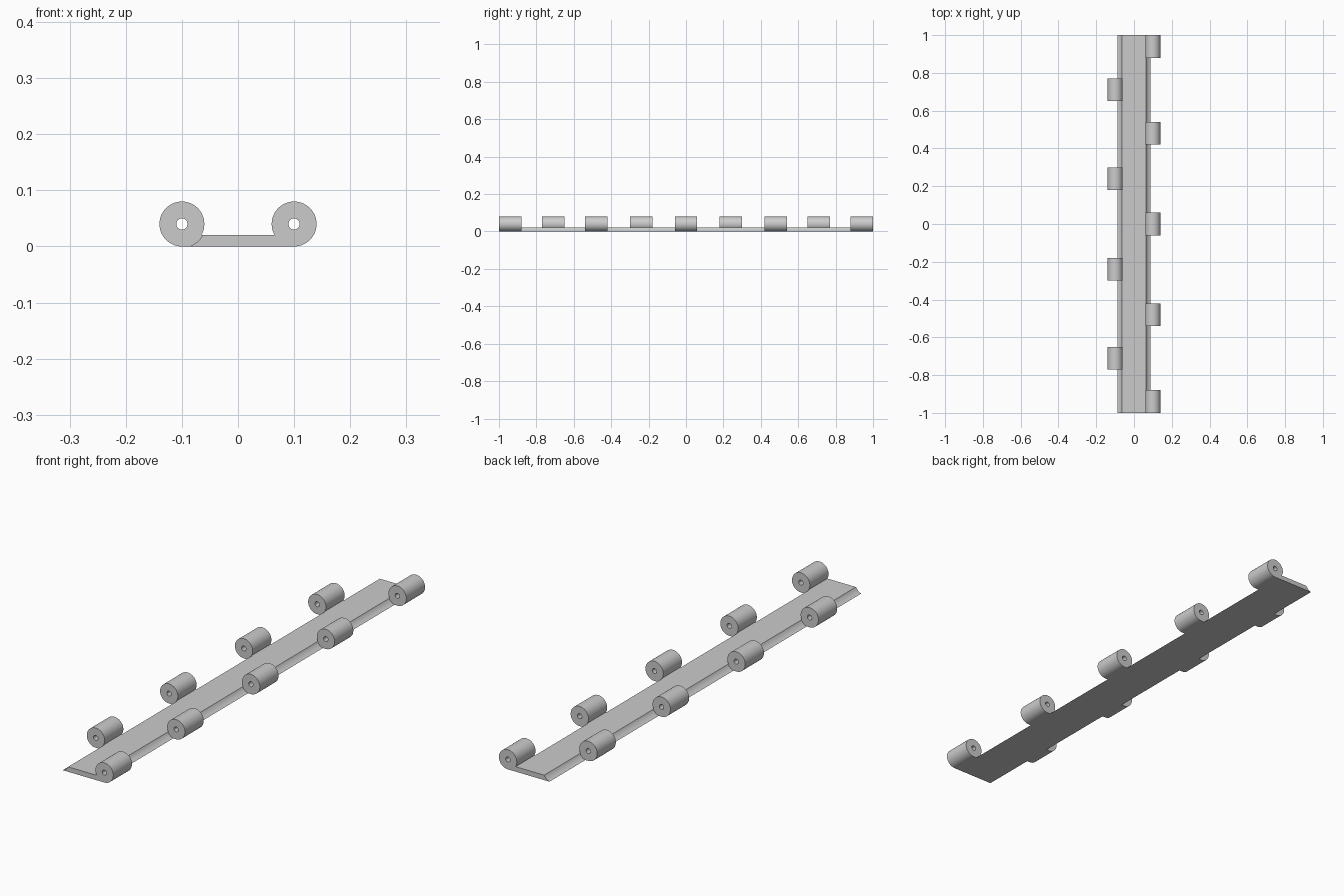
import bpy, bmesh, math
from math import sin, cos, asin, pi
from mathutils import Matrix

if "Cube" in bpy.data.objects:
    bpy.data.objects.remove(bpy.data.objects["Cube"], do_unlink=True)

AXIS_X, AXIS_Z = 0.1, 0.04     # pin axis of each hinge side
BARREL, PIN, CLEAR = 0.04, 0.01, 0.042
THICK, LENGTH, KNUCKLE = 0.02, 2.0, 0.12

metal = bpy.data.materials.new("grey_metal")
metal.use_nodes = True
GREY = (0.6, 0.6, 0.6, 1)
metal.diffuse_color = GREY
metal.node_tree.nodes["Principled BSDF"].inputs["Base Color"].default_value = GREY


def arc(radius, start, end, steps):
    """Points on an arc around the right-hand pin axis."""
    angles = [start + (end - start) * i / steps for i in range(steps + 1)]
    return [(AXIS_X + radius * cos(a), AXIS_Z + radius * sin(a)) for a in angles]


def extrude(name, loops, length, y):
    """Fill x-z outlines (inner ones become holes) and extrude them along y."""
    curve = bpy.data.curves.new(name, 'CURVE')
    curve.dimensions, curve.fill_mode = '2D', 'BOTH'
    curve.extrude = length / 2
    for loop in loops:
        spline = curve.splines.new('POLY')
        spline.points.add(len(loop) - 1)
        for point, (x, z) in zip(spline.points, loop):
            point.co = (x, z, 0, 1)
        spline.use_cyclic_u = True
    temp = bpy.data.objects.new(name, curve)
    mesh = bpy.data.meshes.new_from_object(temp)
    bpy.data.objects.remove(temp)
    bpy.data.curves.remove(curve)
    bm = bmesh.new()
    bm.from_mesh(mesh)
    bmesh.ops.remove_doubles(bm, verts=bm.verts, dist=1e-5)
    bm.transform(Matrix.Translation((0, y, 0)) @ Matrix.Rotation(pi / 2, 4, 'X'))
    bmesh.ops.recalc_face_normals(bm, faces=bm.faces)
    bm.to_mesh(mesh)
    bm.free()
    mesh.materials.clear()
    mesh.materials.append(metal)
    obj = bpy.data.objects.new(name, mesh)
    bpy.context.collection.objects.link(obj)
    bpy.ops.object.select_all(action='DESELECT')
    obj.select_set(True)
    bpy.context.view_layer.objects.active = obj
    bpy.ops.object.shade_smooth_by_angle(angle=math.radians(30))


def mirrored(loop):
    return [(-x, z) for x, z in reversed(loop)]


# Concave edge of the plate, from its bottom up to its top
low = -asin(AXIS_Z / CLEAR)
high = -asin((AXIS_Z - THICK) / CLEAR)
edge = arc(CLEAR, -pi - low, -pi - high, 8)

# Plate with both long edges hollowed to clear the neighbouring barrels
extrude("plate", [edge + mirrored(edge)], LENGTH, 0)

# Knuckle outline: round barrel that runs into the plate, with a pin hole
root = asin((AXIS_Z - THICK) / BARREL)
barrel = arc(BARREL, -pi / 2, pi + root, 56) + list(reversed(edge))
hole = arc(PIN, 0, 2 * pi, 32)[:-1]

# Five knuckles on the left side, four in between on the right side
for i, y in enumerate((-0.94, -0.48, 0, 0.48, 0.94)):
    extrude(f"left_knuckle_{i + 1}", [barrel, hole], KNUCKLE, y)
for i, y in enumerate((-0.71, -0.24, 0.24, 0.71)):
    extrude(f"right_knuckle_{i + 1}", [mirrored(barrel), mirrored(hole)], KNUCKLE, y)
